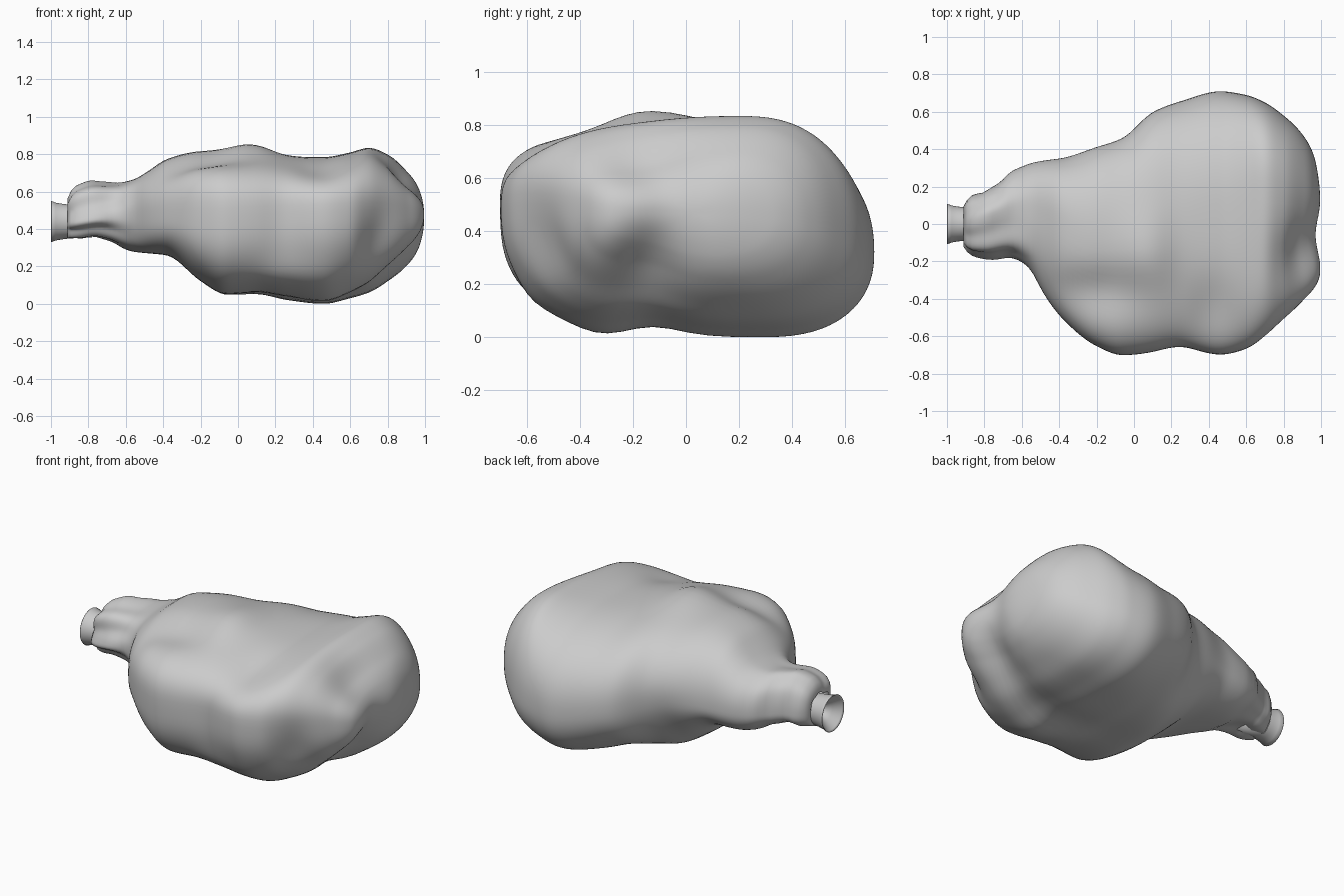
import bpy, bmesh, math
from mathutils import Vector

# Sack stations: x, y min, y max, z min, z max
STATIONS = [
    (-0.92, -0.11, 0.10, 0.35, 0.55), (-0.87, -0.16, 0.15, 0.35, 0.63),
    (-0.76, -0.18, 0.19, 0.36, 0.655), (-0.67, -0.17, 0.27, 0.33, 0.645),
    (-0.57, -0.22, 0.32, 0.28, 0.66), (-0.48, -0.38, 0.34, 0.27, 0.71),
    (-0.38, -0.51, 0.355, 0.26, 0.775), (-0.20, -0.65, 0.42, 0.12, 0.815),
    (-0.06, -0.70, 0.47, 0.045, 0.81), (0.10, -0.69, 0.60, 0.05, 0.80),
    (0.26, -0.675, 0.66, 0.02, 0.785), (0.46, -0.70, 0.71, 0.0, 0.785),
    (0.60, -0.67, 0.69, 0.03, 0.81), (0.70, -0.61, 0.65, 0.06, 0.835),
    (0.80, -0.52, 0.58, 0.12, 0.80), (0.90, -0.41, 0.48, 0.20, 0.715),
    (0.97, -0.29, 0.34, 0.30, 0.62), (1.0, 0.03, 0.05, 0.46, 0.48)]
# Where the extremes lie: x, y of top, y of bottom, z of -y side, z of +y side
LEAN = [
    (-0.92, 0, 0, 0.45, 0.45), (-0.57, 0.08, 0.05, 0.47, 0.44),
    (-0.20, -0.08, -0.12, 0.46, 0.44), (0.10, -0.05, 0.0, 0.48, 0.38),
    (0.46, 0.05, 0.28, 0.50, 0.32), (0.70, 0.20, 0.25, 0.50, 0.35),
    (0.90, 0.15, 0.12, 0.50, 0.42), (1.0, 0.04, 0.04, 0.47, 0.47)]
# Folds: centre, radii, push vector
FOLDS = [
    ((-0.20, -0.37, 0.74), (0.25, 0.14, 0.20), (0, 0.02, -0.06)),
    ((-0.15, -0.60, 0.60), (0.25, 0.15, 0.12), (0, -0.01, 0.01)),
    ((0.07, -0.15, 0.80), (0.16, 0.22, 0.15), (0, 0, 0.055)),
    ((0.22, -0.68, 0.42), (0.12, 0.15, 0.30), (0, 0.02, 0)),
    ((0.42, -0.48, 0.75), (0.13, 0.20, 0.18), (0, 0.02, -0.035)),
    ((0.97, -0.15, 0.22), (0.25, 0.14, 0.20), (-0.07, 0.01, 0.05)),
    ((0.99, -0.04, 0.46), (0.10, 0.11, 0.25), (-0.02, 0, 0)),
    ((0.88, -0.15, 0.67), (0.18, 0.18, 0.15), (-0.04, 0, -0.05)),
    ((0.93, -0.24, 0.46), (0.11, 0.13, 0.18), (0.04, 0, 0)),
    ((0.74, -0.54, 0.34), (0.12, 0.14, 0.17), (-0.02, 0.04, 0.01)),
    ((0.45, -0.35, 0.06), (0.22, 0.16, 0.14), (0, 0, -0.05)),
    ((0.35, -0.55, 0.14), (0.30, 0.12, 0.12), (0, -0.03, -0.02)),
    ((0.55, -0.12, 0.03), (0.45, 0.12, 0.15), (0, 0, 0.03)),
    ((-0.12, 0.42, 0.25), (0.20, 0.15, 0.20), (0, -0.03, 0.02))]


def sample(table, x):
    """Smooth monotone interpolation of table rows at x."""
    n = len(table)
    i = max(j for j in range(n - 1) if table[j][0] <= x or j == 0)
    a, b = table[i], table[i + 1]
    h = b[0] - a[0]
    t = min(max((x - a[0]) / h, 0), 1)
    if a[0] == 0.97:  # round off the closed end
        return [b[k] + (a[k] - b[k]) * math.sqrt(1 - t) for k in range(1, len(a))]

    def slope(j, k):
        if j == 0 or j == n - 1:
            p, q = (0, 1) if j == 0 else (n - 2, n - 1)
            return (table[q][k] - table[p][k]) / (table[q][0] - table[p][0])
        d0 = (table[j][k] - table[j-1][k]) / (table[j][0] - table[j-1][0])
        d1 = (table[j+1][k] - table[j][k]) / (table[j+1][0] - table[j][0])
        return 2 * d0 * d1 / (d0 + d1) if d0 * d1 > 0 else 0
    return [(2*t**3 - 3*t*t + 1) * a[k] + (3*t*t - 2*t**3) * b[k]
            + h * ((t**3 - 2*t*t + t) * slope(i, k) + (t**3 - t*t) * slope(i+1, k))
            for k in range(1, len(a))]


def loft(name, rings, cap_start=False):
    """Skin closed rings of points, capping the far end."""
    bm = bmesh.new()
    loops = [[bm.verts.new(p) for p in r] for r in rings]
    n = len(loops[0])
    for a, b in zip(loops, loops[1:]):
        for i in range(n):
            bm.faces.new((a[i], a[(i+1) % n], b[(i+1) % n], b[i]))
    bm.faces.new(loops[-1])
    if cap_start:
        bm.faces.new(loops[0])
    bmesh.ops.recalc_face_normals(bm, faces=bm.faces)
    mesh = bpy.data.meshes.new(name)
    bm.to_mesh(mesh)
    bm.free()
    mesh.shade_smooth()
    ob = bpy.data.objects.new(name, mesh)
    bpy.context.collection.objects.link(ob)
    return ob


def sack_ring(x, n=96):
    y0, y1, z0, z1 = sample(STATIONS, x)
    yt, yb, zl, zr = sample(LEAN, x)
    inset = lambda v, lo, hi: min(max(v, lo + 0.3*(hi-lo)), hi - 0.3*(hi-lo))
    yt, yb = inset(yt, y0, y1), inset(yb, y0, y1)
    zl, zr = inset(zl, z0, z1), inset(zr, z0, z1)
    gather = max(0, min(1, (-0.52 - x) / 0.2))
    ring = []
    for i in range(n):
        a = math.tau * i / n
        c, s = math.cos(a), math.sin(a)
        # the front (-y) half is boxier than the rounded back half
        power = 0.86 - 0.12 * (0.5 - 0.5 * c) * (1 - gather)
        pc, ps = abs(c) ** power, abs(s) ** power
        ym, zm = (yt if s > 0 else yb), (zr if c > 0 else zl)
        p = Vector((x, ym + pc * ((y1 if c > 0 else y0) - ym),
                    zm + ps * ((z1 if s > 0 else z0) - zm)))
        # gathered neck: lengthwise folds in front, soft rings behind
        front = 0.5 - 0.5 * c
        r = gather * (0.014 * front * math.cos(7 * a + 5 * x)
                      + 0.008 * (1 - front) * math.cos(58 * x + 2 * s))
        p += Vector((0, c, s)) * r
        move = Vector()
        for cen, rad, push in FOLDS:
            d = sum(((p[k] - cen[k]) / rad[k]) ** 2 for k in range(3))
            if d < 9:
                move += Vector(push) * math.exp(-d)
        ring.append(p + move)
    return ring


# Lumpy sack body, sampled more closely toward the closed end
xs = [-0.92 + 1.92 * math.sin(math.pi / 2 * i / 110) for i in range(111)]
rings = [sack_ring(x) for x in xs]
mid = Vector((-0.92, 0, 0.45))
hem = [mid + (p - mid) * 0.8 + Vector((0.02, 0, 0)) for p in rings[0]]
sack = loft("sack_body", [hem] + rings)
smooth = sack.modifiers.new("soften", 'SMOOTH')
smooth.factor, smooth.iterations = 0.5, 4

# Flared spout with a recessed mouth
PROFILE = [(-0.78, 0.085), (-0.90, 0.09), (-0.94, 0.095), (-0.975, 0.101), (-0.997, 0.11),
           (-1.0, 0.108), (-0.99, 0.10), (-0.95, 0.065), (-0.92, 0.04), (-0.86, 0.03)]
loft("spout", [[(x, r * math.cos(math.tau * i / 48) * 0.98,
                 0.44 + r * math.sin(math.tau * i / 48)) for i in range(48)]
               for x, r in PROFILE], cap_start=True)
